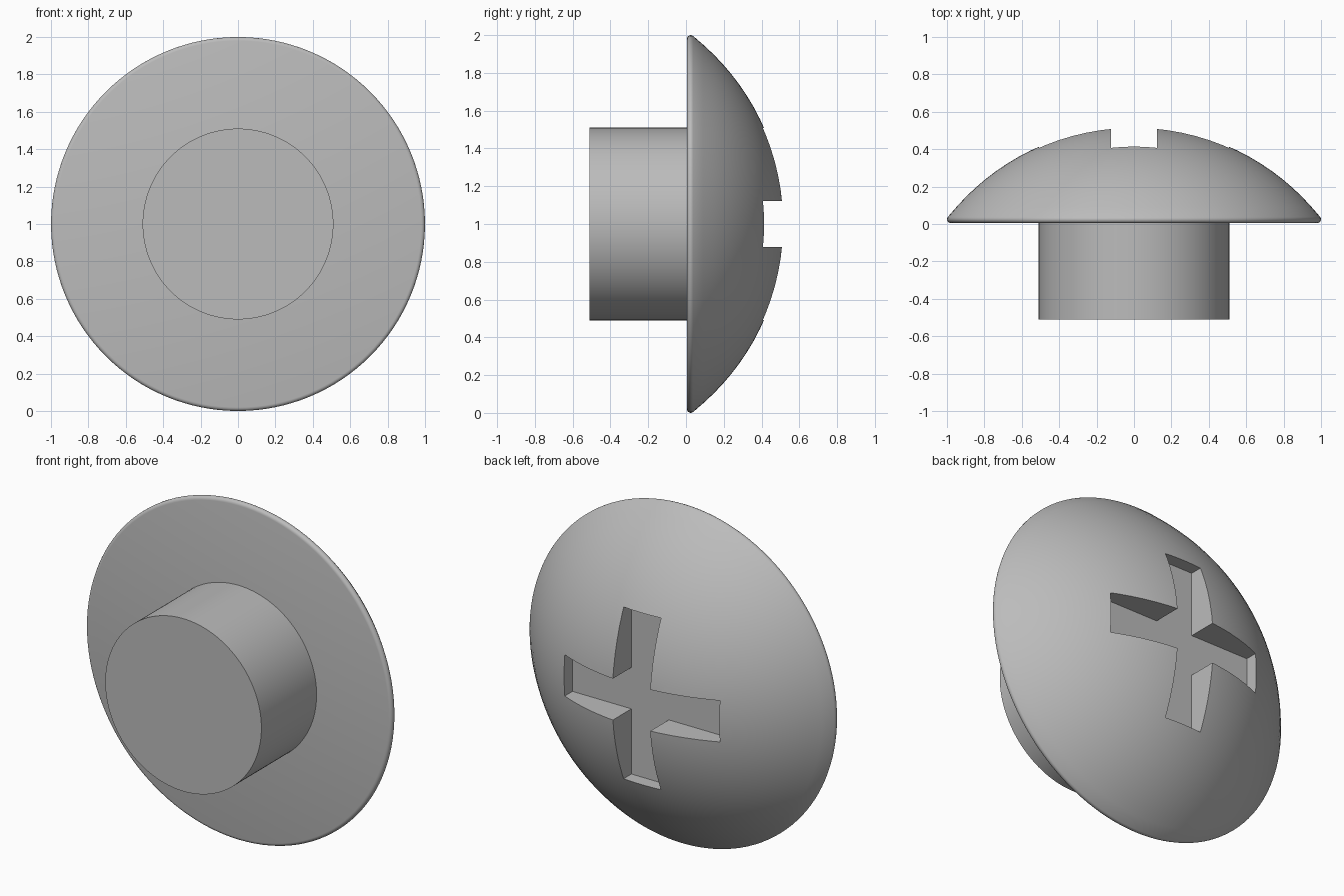
import bpy, bmesh, math
from mathutils import Matrix, Vector

cube = bpy.data.objects.get("Cube")
if cube:
    bpy.data.objects.remove(cube, do_unlink=True)

CENTRE_Z = 1.0
FLAT_Y = 0.005        # underside of the head
APEX_Y = 0.52         # top of the dome
DOME_R = 1.265        # sphere radius of the dome
RIM_R = 0.02          # rounded rim
SHAFT_R = 0.51
SEGMENTS = 128

metal = bpy.data.materials.new("plain grey")
metal.use_nodes = True
grey = (0.5, 0.5, 0.5, 1)
metal.diffuse_color = grey
metal.node_tree.nodes["Principled BSDF"].inputs["Base Color"].default_value = grey


def finish(bm, name):
    bmesh.ops.recalc_face_normals(bm, faces=bm.faces)
    mesh = bpy.data.meshes.new(name)
    bm.to_mesh(mesh)
    bm.free()
    mesh.materials.append(metal)
    obj = bpy.data.objects.new(name, mesh)
    obj.location.z = CENTRE_Z
    bpy.context.collection.objects.link(obj)
    return obj


def lathe(name, profile):
    """Spin (radius, y) points around the y axis."""
    bm = bmesh.new()
    verts = [bm.verts.new((r, y, 0)) for r, y in profile]
    edges = [bm.edges.new(pair) for pair in zip(verts, verts[1:])]
    bmesh.ops.spin(bm, geom=verts + edges, axis=(0, 1, 0), cent=(0, 0, 0),
                   angle=math.tau, steps=SEGMENTS, use_merge=True)
    bmesh.ops.remove_doubles(bm, verts=bm.verts, dist=1e-5)
    return finish(bm, name)


def activate(obj):
    bpy.ops.object.select_all(action='DESELECT')
    obj.select_set(True)
    bpy.context.view_layer.objects.active = obj


# Domed head: flat underside, rounded rim, spherical cap
profile = [(0, FLAT_Y)]
for i in range(6):
    a = math.radians(-90 + 128 * i / 5)
    profile.append((1 - RIM_R + RIM_R * math.cos(a), FLAT_Y + RIM_R + RIM_R * math.sin(a)))
full = math.asin(profile[-1][0] / DOME_R)
for i in range(15, -1, -1):
    a = full * i / 16
    profile.append((DOME_R * math.sin(a), APEX_Y - DOME_R + DOME_R * math.cos(a)))
head = lathe("domed_head", profile)

# Cross-shaped recess, cut into the dome
HALF_W, HALF_L, FLOOR_Y = 0.122, 0.507, 0.335
bm = bmesh.new()
outline = []
for k in range(4):
    turn = Matrix.Rotation(k * math.pi / 2, 3, 'Y')
    for x, z in ((HALF_L, HALF_W), (HALF_L, -HALF_W), (HALF_W, -HALF_W)):
        outline.append(bm.verts.new(turn @ Vector((x, FLOOR_Y, z))))
face = bm.faces.new(outline)
top = bmesh.ops.extrude_face_region(bm, geom=[face])["geom"]
bmesh.ops.translate(bm, vec=(0, 0.5, 0),
                    verts=[v for v in top if isinstance(v, bmesh.types.BMVert)])
cutter = finish(bm, "cross_cutter")
cutter.hide_render = True

cut = head.modifiers.new("cross recess", 'BOOLEAN')
cut.operation = 'DIFFERENCE'
cut.solver = 'EXACT'
cut.object = cutter
activate(head)
bpy.ops.object.modifier_apply(modifier=cut.name)
bpy.data.objects.remove(cutter, do_unlink=True)

# Short round shaft
shaft = lathe("shaft", [(0, -0.51), (SHAFT_R, -0.51), (SHAFT_R, 0.03), (0, 0.03)])

for obj in (head, shaft):
    activate(obj)
    bpy.ops.object.shade_smooth_by_angle(angle=math.radians(30))
